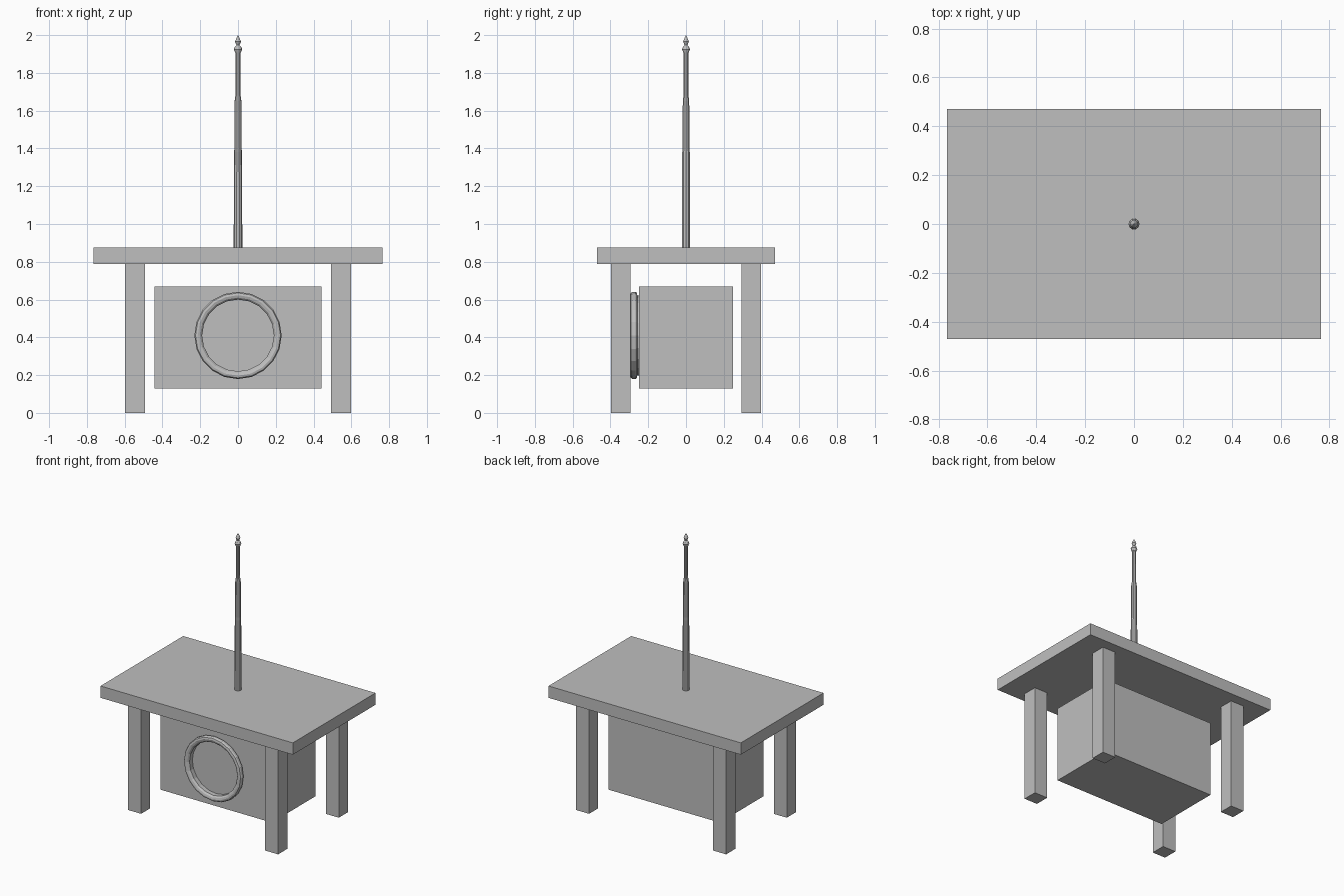
import bpy, bmesh
from math import pi
from mathutils import Matrix, Vector

cube = bpy.data.objects.get("Cube")
if cube:
    bpy.data.objects.remove(cube, do_unlink=True)

grey = bpy.data.materials.new("plain grey")
grey.use_nodes = True
grey.diffuse_color = (0.52, 0.52, 0.52, 1)
grey.node_tree.nodes["Principled BSDF"].inputs["Base Color"].default_value = grey.diffuse_color


def finish(name, bm):
    bmesh.ops.recalc_face_normals(bm, faces=bm.faces)
    mesh = bpy.data.meshes.new(name)
    bm.to_mesh(mesh)
    bm.free()
    mesh.materials.append(grey)
    obj = bpy.data.objects.new(name, mesh)
    bpy.context.collection.objects.link(obj)
    return obj


def box(name, center, size):
    bm = bmesh.new()
    bmesh.ops.create_cube(bm, size=1, matrix=Matrix.Translation(center) @ Matrix.Diagonal((*size, 1)))
    return finish(name, bm)


def lathe(name, profile, sides, closed=False):
    """Turn a (radius, height) profile about the z axis."""
    bm = bmesh.new()
    verts = [bm.verts.new((r, 0, h)) for r, h in profile]
    pairs = list(zip(verts, verts[1:])) + ([(verts[-1], verts[0])] if closed else [])
    edges = [bm.edges.new(p) for p in pairs]
    bmesh.ops.spin(bm, geom=verts + edges, axis=(0, 0, 1), cent=(0, 0, 0),
                   angle=2 * pi, steps=sides)
    bmesh.ops.remove_doubles(bm, verts=bm.verts, dist=0.0005)
    return finish(name, bm)


# Table: slab, hanging cabinet and four square legs
box("table_top", (0, 0, 0.832), (1.53, 0.94, 0.085))
box("cabinet", (0, 0, 0.4), (0.885, 0.495, 0.54))
for side, x in (("left", 0.545), ("right", -0.545)):
    for end, y in (("front", -0.345), ("back", 0.345)):
        box(f"{end}_{side}_leg", (x, y, 0.395), (0.104, 0.104, 0.79))

# Round frame on the cabinet front, with a narrower collar behind it
ring_profile = [(0.19, 0), (0.212, 0), (0.212, 0.012), (0.225, 0.013), (0.231, 0.022),
                (0.231, 0.037), (0.225, 0.046), (0.213, 0.049), (0.2, 0.045), (0.19, 0.034)]
ring = lathe("round_frame", ring_profile, 20, closed=True)
ring.data.transform(Matrix.Translation((0, -0.246, 0.41)) @ Matrix.Rotation(pi / 2, 4, "X"))

# Stepped mast and pointed finial
lathe("mast", [(0, 0.87), (0.023, 0.87), (0.021, 1.38), (0.019, 1.4),
               (0.018, 1.65), (0.014, 1.68), (0.013, 1.91), (0, 1.91)], 10)
lathe("mast_finial", [(0, 1.905), (0.015, 1.908), (0.022, 1.925), (0.017, 1.938),
                      (0.008, 1.947), (0.016, 1.965), (0.008, 1.985), (0, 2.0)], 10)
